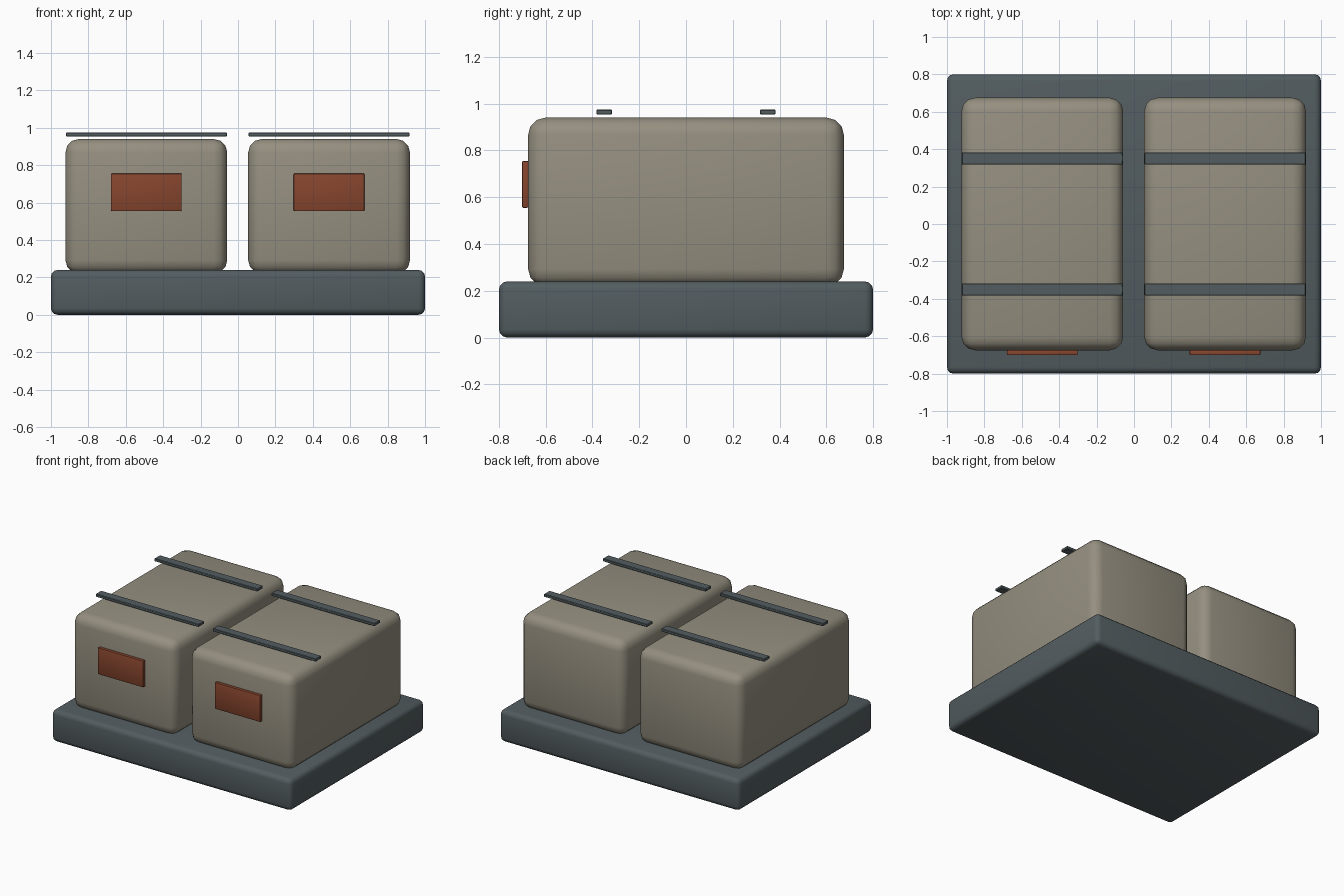
import bpy
import math

if "Cube" in bpy.data.objects:
    bpy.data.objects.remove(bpy.data.objects["Cube"])


def material(name, rgb):
    m = bpy.data.materials.new(name)
    m.diffuse_color = (*rgb, 1)
    m.use_nodes = True
    m.node_tree.nodes["Principled BSDF"].inputs["Base Color"].default_value = m.diffuse_color
    return m


slate = material("slate grey", (0.085, 0.108, 0.117))
khaki = material("khaki grey", (0.30, 0.275, 0.215))
rust = material("rust red", (0.24, 0.06, 0.027))


def rounded_box(name, centre, size, radius, segments, mat):
    bpy.ops.mesh.primitive_cube_add(size=1, location=centre)
    ob = bpy.context.object
    ob.name = name
    ob.scale = size
    bpy.ops.object.transform_apply(location=False, rotation=False, scale=True)
    bevel = ob.modifiers.new("rounded edges", 'BEVEL')
    bevel.width = radius
    bevel.segments = segments
    bpy.ops.object.modifier_apply(modifier=bevel.name)
    bpy.ops.object.shade_smooth_by_angle(angle=math.radians(40))
    ob.data.materials.append(mat)
    return ob


# Pallet base
rounded_box("base", (0, 0, 0.12), (2, 1.6, 0.24), 0.035, 3, slate)

# Two crates, each with a front label and two straps floating above the lid
for side, x in (("left", -0.49), ("right", 0.487)):
    rounded_box(side + "_crate", (x, 0, 0.58), (0.865, 1.35, 0.72), 0.072, 3, khaki)
    rounded_box(side + "_label", (x, -0.688, 0.655), (0.378, 0.025, 0.2), 0.004, 2, rust)
    for end, y in (("front", -0.35), ("back", 0.35)):
        rounded_box(f"{side}_{end}_strap", (x, y, 0.964), (0.86, 0.066, 0.021), 0.003, 1, slate)
